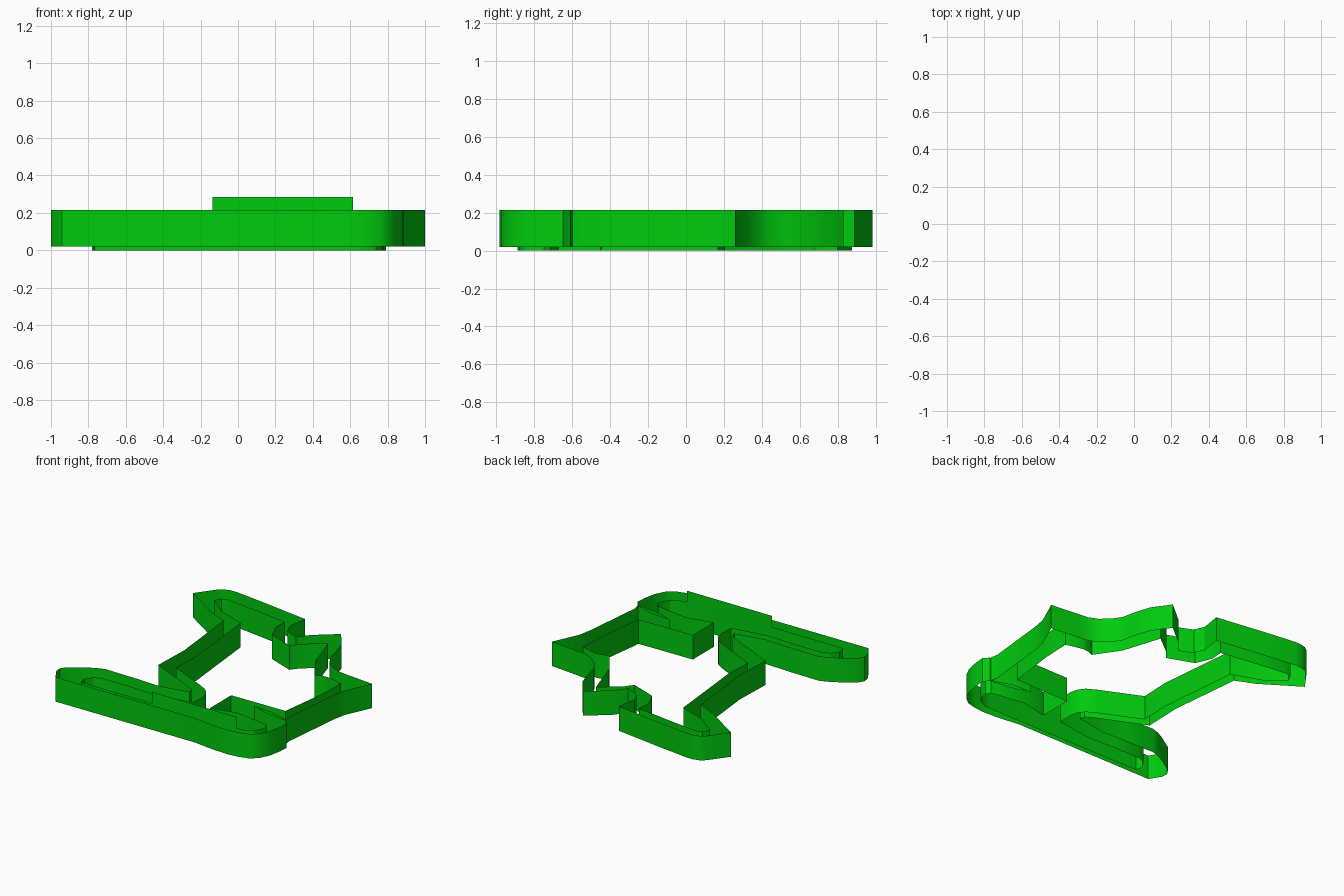
import bpy, bmesh

green = bpy.data.materials.new("green")
green.diffuse_color = (0.0, 0.6, 0.004, 1)


def ribbon(name, points, z0, z1, closed=True):
    """Upright paper-thin wall that follows a path seen from above."""
    bm = bmesh.new()
    low = [bm.verts.new((x, y, z0)) for x, y in points]
    high = [bm.verts.new((x, y, z1)) for x, y in points]
    n = len(points)
    for i in range(n if closed else n - 1):
        j = (i + 1) % n
        bm.faces.new((low[j], low[i], high[i], high[j]))
    mesh = bpy.data.meshes.new(name)
    bm.to_mesh(mesh)
    bm.free()
    mesh.materials.append(green)
    ob = bpy.data.objects.new(name, mesh)
    bpy.context.collection.objects.link(ob)
    bpy.context.view_layer.objects.active = ob
    ob.select_set(True)
    bpy.ops.object.shade_smooth_by_angle(angle=0.5)
    ob.select_set(False)
    return ob


# Outer outline, clockwise from the upper left arm
left_arm = [(-0.65, 0.595), (-0.95, 0.79), (-0.84, 0.94), (-0.80, 0.97),
            (-0.75, 0.984), (-0.70, 0.985), (-0.47, 0.955), (-0.03, 0.89), (-0.055, 0.73)]
upper_arm = [(-0.02, 0.65), (0.09, 0.60), (0.16, 0.69), (0.33, 0.83),
             (0.43, 0.69), (0.475, 0.54)]
right_arm = [(0.49, 0.46), (0.54, 0.385), (0.61, 0.325), (0.68, 0.295), (0.76, 0.285),
             (1.0, 0.26), (0.905, 0.05), (0.885, -0.06)]
right_slit = [(0.835, -0.545), (0.845, -0.60), (0.68, -0.55), (0.52, -0.54),
              (0.68, -0.59), (0.85, -0.61)]
foot_right = [(0.885, -0.65), (0.88, -0.73), (0.86, -0.83), (0.82, -0.91),
              (0.765, -0.955), (0.69, -0.975), (0.60, -0.985), (0.48, -0.98), (0.28, -0.955)]
foot_left = [(-0.94, -0.96), (-0.995, -0.87), (-1.0, -0.82), (-0.97, -0.775),
             (-0.84, -0.69), (-0.78, -0.66), (-0.72, -0.64)]
left_side = [(-0.45, -0.645), (-0.25, -0.655), (0.0, -0.61), (-0.01, -0.57), (-0.07, -0.535),
             (-0.45, -0.36), (-0.44, -0.05), (-0.50, 0.53)]
ribbon("outer_wall", left_arm + upper_arm + right_arm + right_slit
       + foot_right + foot_left + left_side, 0.02, 0.215)

# Inset outline, one loop through body, stem and foot
body_top = [(-0.40, 0.605), (-0.63, 0.69), (-0.78, 0.81), (-0.75, 0.865), (-0.70, 0.877),
            (-0.485, 0.85), (-0.145, 0.80), (-0.155, 0.70), (-0.10, 0.57),
            (0.11, 0.49), (0.16, 0.555), (0.23, 0.61), (0.32, 0.68), (0.374, 0.51)]
body_right = [(0.42, 0.37), (0.55, 0.18), (0.60, 0.20), (0.65, 0.205), (0.715, 0.19),
              (0.79, 0.17), (0.785, 0.05), (0.78, -0.06), (0.73, -0.445),
              (0.255, -0.45), (0.255, -0.715)]
foot = [(0.47, -0.67), (0.67, -0.70), (0.75, -0.715), (0.775, -0.75), (0.765, -0.80),
        (0.735, -0.85), (0.68, -0.88), (0.61, -0.89), (-0.765, -0.89), (-0.775, -0.83),
        (-0.74, -0.775), (-0.68, -0.745), (-0.45, -0.745), (-0.20, -0.755)]
body_left = [(0.10, -0.71), (0.105, -0.60), (0.09, -0.53), (0.05, -0.48),
             (-0.03, -0.435), (-0.345, -0.29), (-0.335, -0.05)]
ribbon("inner_wall", body_top + body_right + foot + body_left, 0, 0.195)

# Raised fin on the front inset wall
ribbon("raised_fin", [(-0.135, -0.89), (0.615, -0.89)], 0.195, 0.285, closed=False)
